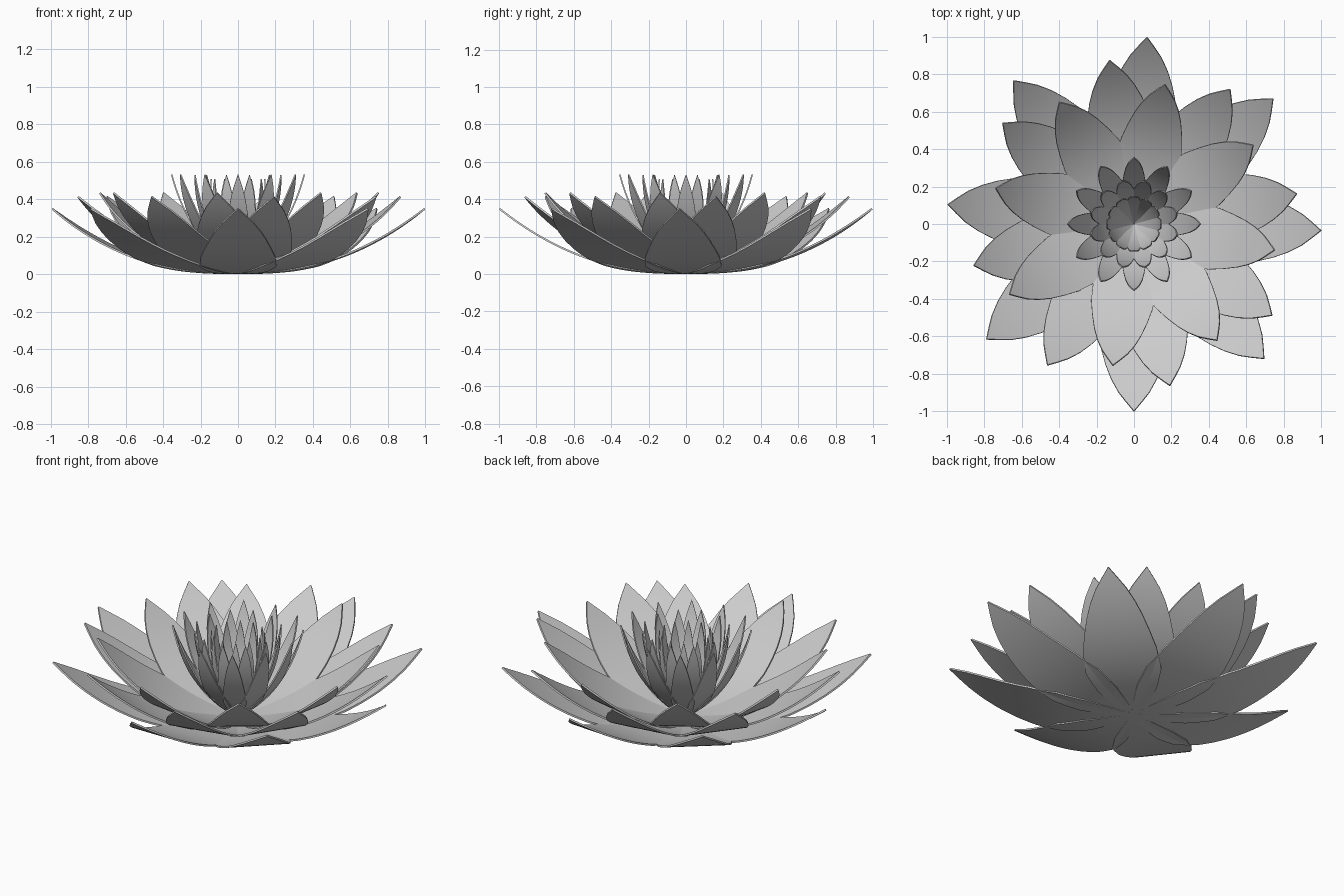
import bpy, bmesh
from math import radians, cos, sin
from mathutils import Matrix, Vector

if "Cube" in bpy.data.objects:
    bpy.data.objects.remove(bpy.data.objects["Cube"])

# half-width of a petal along its length
OUTLINE = [(0, .02), (.06, .05), (.12, .09), (.25, .16), (.4, .205), (.55, .2),
           (.65, .18), (.75, .153), (.83, .122), (.9, .083), (.95, .044), (1, .002)]


def half_width(t):
    for (a, wa), (b, wb) in zip(OUTLINE, OUTLINE[1:]):
        if t <= b:
            return wa + (wb - wa) * (t - a) / (b - a)
    return OUTLINE[-1][1]


# one flat-section petal, curving upward towards a pointed tip
def petal_mesh(name, scale, tilt, width, steps=40, across=4):
    bm = bmesh.new()
    ct, st = cos(radians(tilt)), sin(radians(tilt))
    rows = []
    for i in range(steps + 1):
        t = i / steps
        x, z = t, .345 * t ** 2.3
        px, pz = scale * (x * ct - z * st), scale * (x * st + z * ct)
        w = half_width(t) * scale * width
        rows.append([bm.verts.new((px, w * (2 * j / across - 1), pz))
                     for j in range(across + 1)])
    for a, b in zip(rows, rows[1:]):
        for j in range(across):
            bm.faces.new((a[j], b[j], b[j + 1], a[j + 1]))
    mesh = bpy.data.meshes.new(name)
    bm.to_mesh(mesh)
    bm.free()
    return mesh


# ring of petals stepping around the centre
def ring(name, count, start, step, scale, tilt, width, thick):
    mesh = petal_mesh(name, scale, tilt, width)
    for k in range(count):
        ob = bpy.data.objects.new(f"{name}_{k + 1}", mesh)
        bpy.context.collection.objects.link(ob)
        ob.rotation_euler.z = radians(start + k * step)
        sol = ob.modifiers.new("thickness", 'SOLIDIFY')
        sol.thickness = thick
        sol.offset = 1
        bpy.ops.object.select_all(action='DESELECT')
        ob.select_set(True)
        bpy.context.view_layer.objects.active = ob
        if k == 0:
            for p in mesh.polygons:
                p.use_smooth = True
        es = ob.modifiers.new("split", 'EDGE_SPLIT')
        es.split_angle = radians(40)


# three wide outer rings
ring("outer_petal", 8, 270, 44, 1.0, 0, 1, .01)
ring("middle_petal", 8, 194.5, 44, .922, 5.8, 1, .01)
ring("upper_petal", 8, 261.5, 44, .83, 10.3, 1, .01)

# three narrow upright inner rings
ring("inner_petal", 12, 0, 30, .605, 37, .5, .008)
ring("core_petal", 12, 15, 30, .55, 46.5, .45, .007)
ring("centre_petal", 12, 0, 30, .5, 55, .36, .006)
